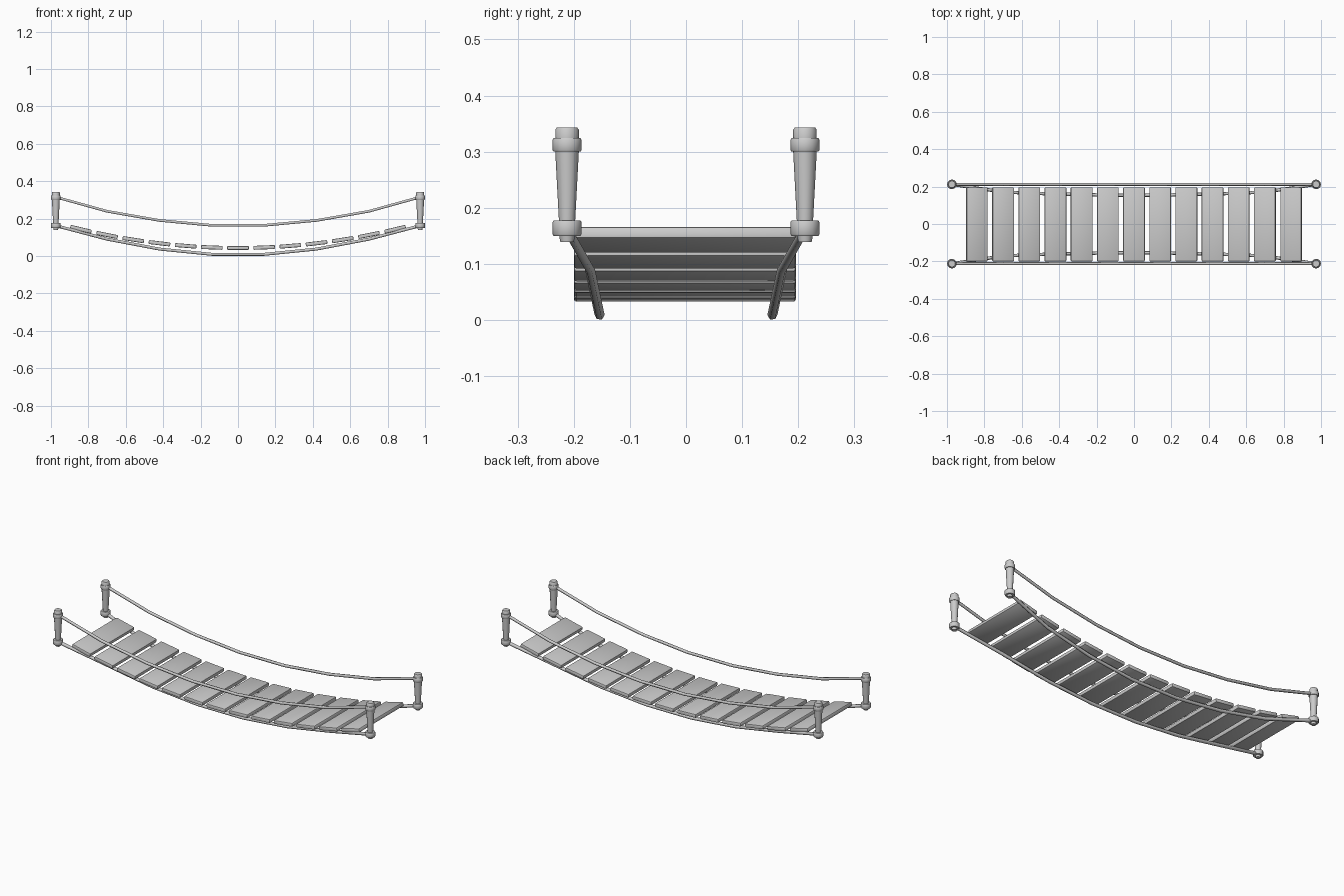
import bpy
import bmesh
import math

cube = bpy.data.objects.get("Cube")
if cube:
    bpy.data.objects.remove(cube, do_unlink=True)

grey = bpy.data.materials.new("plain grey")
grey.use_nodes = True
grey.diffuse_color = (0.6, 0.6, 0.6, 1)
grey.node_tree.nodes["Principled BSDF"].inputs["Base Color"].default_value = (0.6, 0.6, 0.6, 1)


def select_only(obj):
    bpy.ops.object.select_all(action='DESELECT')
    obj.select_set(True)
    bpy.context.view_layer.objects.active = obj


def finish(name, bm):
    """Turn a bmesh into a smooth-shaded object with sharp edges kept."""
    bmesh.ops.recalc_face_normals(bm, faces=bm.faces)
    mesh = bpy.data.meshes.new(name)
    bm.to_mesh(mesh)
    bm.free()
    mesh.materials.append(grey)
    obj = bpy.data.objects.new(name, mesh)
    bpy.context.collection.objects.link(obj)
    select_only(obj)
    bpy.ops.object.shade_smooth_by_angle(angle=math.radians(40))
    return obj


def lathe(name, profile, location, sides=12):
    """Stack rings of (radius, height) into a closed turned solid."""
    bm = bmesh.new()
    rings = []
    for r, z in profile:
        rings.append([bm.verts.new((r * math.cos(a), r * math.sin(a), z))
                      for a in (math.tau * i / sides for i in range(sides))])
    for low, high in zip(rings, rings[1:]):
        for i in range(sides):
            j = (i + 1) % sides
            bm.faces.new((low[i], low[j], high[j], high[i]))
    bm.faces.new(rings[0])
    bm.faces.new(rings[-1])
    obj = finish(name, bm)
    obj.location = location
    return obj


def rope(name, points, radius):
    """Sweep a six-sided rope along straight segments."""
    curve = bpy.data.curves.new(name, 'CURVE')
    curve.dimensions = '3D'
    curve.bevel_depth = radius
    curve.bevel_resolution = 1
    curve.use_fill_caps = True
    spline = curve.splines.new('POLY')
    spline.points.add(len(points) - 1)
    for p, co in zip(spline.points, points):
        p.co = (*co, 1)
    curve.materials.append(grey)
    obj = bpy.data.objects.new(name, curve)
    bpy.context.collection.objects.link(obj)
    select_only(obj)
    bpy.ops.object.convert(target='MESH')
    bpy.ops.object.shade_smooth_by_angle(angle=math.radians(65))


def mirrored(half):
    """Complete a half rope across the middle of the bridge."""
    return [(-x, y, z) for x, y, z in half] + [(x, y, z) for x, y, z in reversed(half)]


POST_X, POST_Y = 0.974, 0.212

# Tapered posts with a foot, two collars and a cap
post_profile = [(0.012, 0.139), (0.014, 0.150), (0.024, 0.150), (0.026, 0.153),
                (0.026, 0.174), (0.024, 0.177), (0.0145, 0.177), (0.021, 0.300),
                (0.024, 0.300), (0.026, 0.303), (0.026, 0.321), (0.024, 0.324),
                (0.021, 0.324), (0.021, 0.339), (0.018, 0.343)]
for sx, end in ((-1, "right"), (1, "left")):
    for sy, face in ((-1, "front"), (1, "back")):
        lathe(f"{face}_{end}_post", post_profile, (sx * POST_X, sy * POST_Y, 0))

# Sagging handrail ropes and the deck ropes that draw inward below the planks
for s, face in ((-1, "front"), (1, "back")):
    y = s * POST_Y
    rope(f"{face}_handrail_rope", mirrored(
        [(POST_X, y, 0.315), (0.70, y, 0.239), (0.42, y, 0.190), (0.14, y, 0.164)]), 0.008)
    rope(f"{face}_deck_rope", mirrored(
        [(POST_X, y, 0.162), (0.70, s * 0.171, 0.090),
         (0.42, s * 0.160, 0.037), (0.14, s * 0.154, 0.009)]), 0.009)

# Planks laid along a shallow parabola
COUNT, SPACING, SAG = 13, 0.14, 0.10
REACH = SPACING * (COUNT - 1) / 2
for i in range(COUNT):
    x = i * SPACING - REACH
    bm = bmesh.new()
    bmesh.ops.create_cube(bm, size=1)
    bmesh.ops.scale(bm, vec=(0.116, 0.396, 0.021), verts=bm.verts)
    bmesh.ops.bevel(bm, geom=bm.edges[:], offset=0.005, segments=2,
                    profile=0.5, affect='EDGES')
    plank = finish(f"plank_{i + 1}", bm)
    plank.location = (x, -0.002, 0.043 + SAG * (x / REACH) ** 2)
    plank.rotation_euler.y = -math.atan(2 * SAG * x / REACH ** 2)
